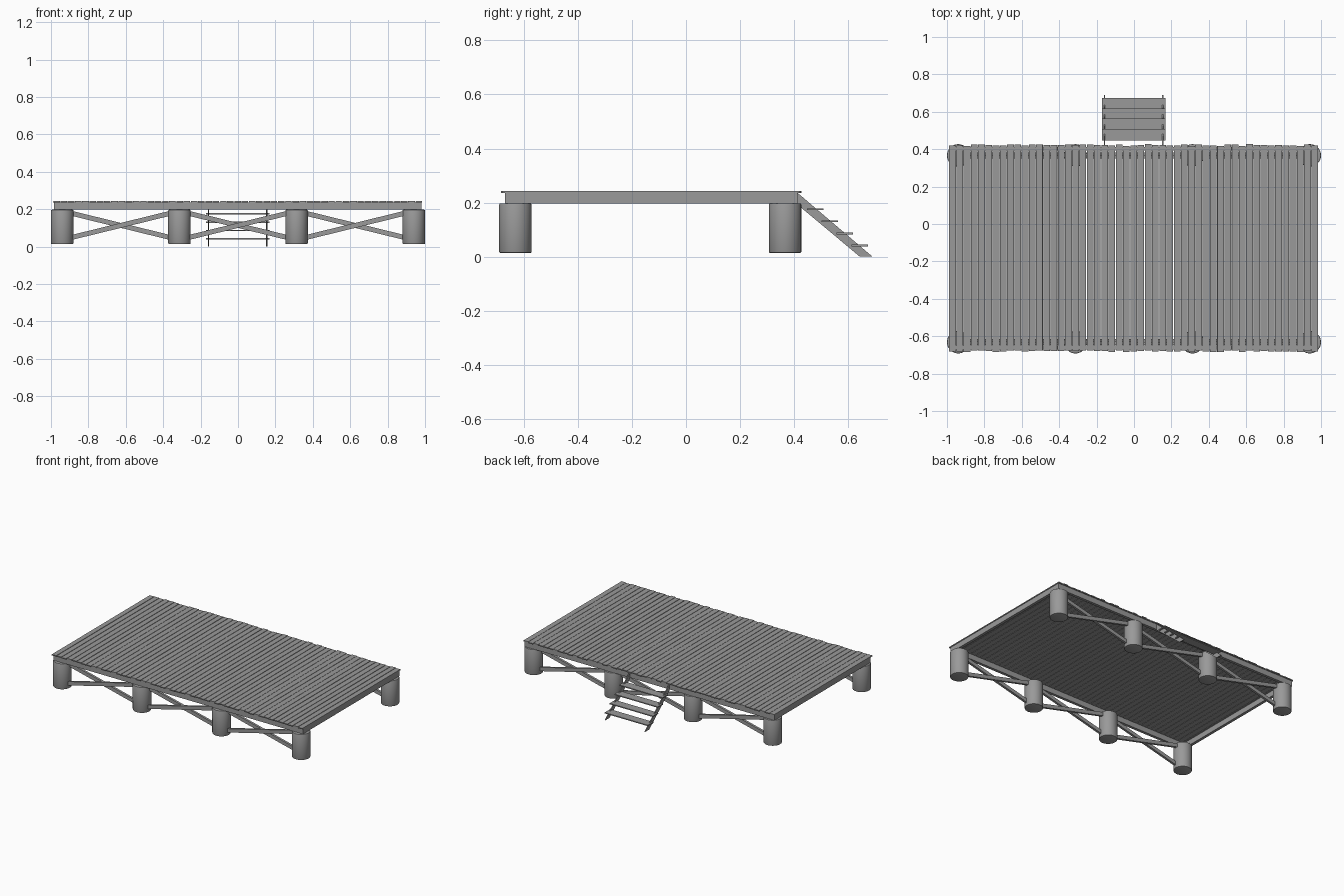
import bpy, bmesh, math, random
from mathutils import Matrix

random.seed(4)
cube = bpy.data.objects.get("Cube")
if cube:
    bpy.data.objects.remove(cube, do_unlink=True)

grey = bpy.data.materials.new("weathered grey")
grey.use_nodes = True
grey.diffuse_color = (0.32, 0.32, 0.32, 1)
grey.node_tree.nodes["Principled BSDF"].inputs["Base Color"].default_value = grey.diffuse_color


def finish(name, bm):
    bmesh.ops.recalc_face_normals(bm, faces=bm.faces)
    mesh = bpy.data.meshes.new(name)
    bm.to_mesh(mesh)
    bm.free()
    mesh.materials.append(grey)
    obj = bpy.data.objects.new(name, mesh)
    bpy.context.collection.objects.link(obj)
    return obj


def add_box(bm, centre, size, turn=Matrix()):
    m = Matrix.Translation(centre) @ turn @ Matrix.Diagonal((*size, 1))
    bmesh.ops.create_cube(bm, size=1, matrix=m)


FRONT, BACK = -0.632, 0.367
POST_X = [-0.94, -0.313, 0.313, 0.94]
MID_Y = -0.129

# Deck boards with slightly uneven ends and tilt
bm = bmesh.new()
count = 51
left, right = -0.99, 0.986
pitch = (right - left) / count
for i in range(count):
    x = left + pitch * (i + 0.5)
    y = MID_Y + random.uniform(-0.005, 0.005)
    tilt = Matrix.Rotation(random.uniform(-0.03, 0.03), 4, "Y")
    add_box(bm, (x, y, 0.239), (pitch - 0.003, 1.102, 0.007), tilt)
finish("deck_boards", bm)

# Rim under the boards
bm = bmesh.new()
for y in (-0.66, 0.403):
    add_box(bm, (-0.002, y, 0.2165), (1.966, 0.02, 0.039))
for x in (-0.975, 0.971):
    add_box(bm, (x, MID_Y, 0.2165), (0.02, 1.043, 0.039))
finish("deck_rim", bm)

# Round posts with softened edges
for side, y in (("front", FRONT), ("back", BACK)):
    for n, x in enumerate(POST_X):
        bm = bmesh.new()
        bmesh.ops.create_cone(bm, cap_ends=True, segments=32, radius1=0.06,
                              radius2=0.06, depth=0.184,
                              matrix=Matrix.Translation((x, y, 0.105)))
        rims = [e for e in bm.edges if abs(e.verts[0].co.z - e.verts[1].co.z) < 0.001]
        bmesh.ops.bevel(bm, geom=rims, offset=0.005, segments=2,
                        profile=0.5, affect="EDGES")
        post = finish(f"{side}_post_{n + 1}", bm)
        bpy.ops.object.select_all(action="DESELECT")
        post.select_set(True)
        bpy.context.view_layer.objects.active = post
        bpy.ops.object.shade_smooth_by_angle(angle=math.radians(40))

# Crossed braces between neighbouring posts
for side, y in (("front", FRONT), ("back", BACK)):
    bm = bmesh.new()
    for a, b in zip(POST_X, POST_X[1:]):
        for sign in (-1, 1):
            slope = Matrix.Rotation(sign * math.atan2(0.125, 0.51), 4, "Y")
            add_box(bm, ((a + b) / 2, y + sign * 0.008, 0.113),
                    (0.57, 0.016, 0.026), slope)
    finish(f"{side}_braces", bm)

# Stair stringers cut level at the ground and plumb at the deck
profile = [(0.413, 0.236), (0.69, 0), (0.643, 0), (0.413, 0.192)]
for name, x in (("right_stringer", -0.158), ("left_stringer", 0.154)):
    bm = bmesh.new()
    face = bm.faces.new([bm.verts.new((x - 0.003, y, z)) for y, z in profile])
    new = bmesh.ops.extrude_face_region(bm, geom=[face])["geom"]
    bmesh.ops.translate(bm, vec=(0.006, 0, 0),
                        verts=[v for v in new if isinstance(v, bmesh.types.BMVert)])
    finish(name, bm)

# Stair treads
bm = bmesh.new()
for i in range(4):
    add_box(bm, (-0.002, 0.478 + i * 0.055, 0.175 - i * 0.0445), (0.34, 0.061, 0.007))
finish("stair_treads", bm)
